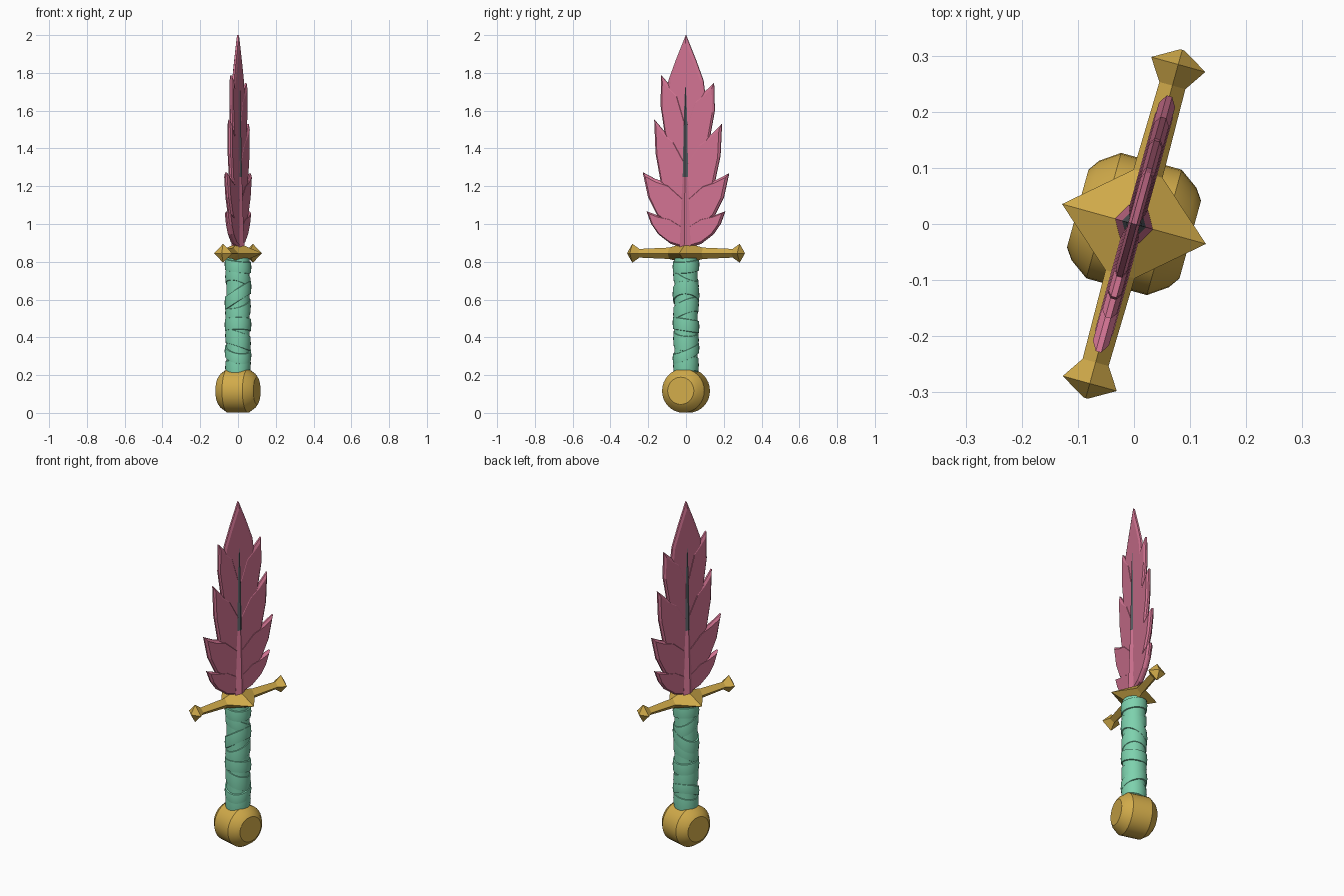
import bpy, bmesh, math
from mathutils import Matrix, Vector

cube = bpy.data.objects.get("Cube")
if cube:
    bpy.data.objects.remove(cube, do_unlink=True)

# The dagger is built with its width along y, then turned about z
TURN = Matrix.Rotation(math.radians(-15.5), 4, 'Z')


def material(name, srgb):
    col = [((c + 0.055) / 1.055) ** 2.4 for c in srgb] + [1]
    m = bpy.data.materials.new(name)
    m.diffuse_color = col
    m.use_nodes = True
    m.node_tree.nodes["Principled BSDF"].inputs["Base Color"].default_value = col
    return m


GOLD = material("gold", (0.82, 0.67, 0.29))
TEAL = material("teal wrap", (0.49, 0.82, 0.68))
PINK = material("pink blade", (0.82, 0.45, 0.57))
GREY = material("dark grey", (0.34, 0.36, 0.38))


def finish(name, bm, mats, smooth=None):
    bmesh.ops.recalc_face_normals(bm, faces=bm.faces)
    bm.transform(TURN)
    me = bpy.data.meshes.new(name)
    bm.to_mesh(me)
    bm.free()
    ob = bpy.data.objects.new(name, me)
    bpy.context.collection.objects.link(ob)
    for m in mats:
        me.materials.append(m)
    if smooth:
        bpy.ops.object.select_all(action='DESELECT')
        ob.select_set(True)
        bpy.context.view_layer.objects.active = ob
        bpy.ops.object.shade_smooth_by_angle(angle=math.radians(smooth))
    return ob


def loft(bm, rings):
    """Skin rings of equal point count and cap both ends."""
    vs = [[bm.verts.new(p) for p in r] for r in rings]
    n = len(vs[0])
    for a, b in zip(vs, vs[1:]):
        for i in range(n):
            j = (i + 1) % n
            bm.faces.new((a[i], a[j], b[j], b[i]))
    bm.faces.new(vs[0])
    bm.faces.new(vs[-1])


# Pommel: a bevelled drum lying across the blade
bm = bmesh.new()
N = 32
loft(bm, [[(x, r * math.cos(2 * math.pi * i / N), 0.117 + r * math.sin(2 * math.pi * i / N))
           for i in range(N)]
          for x, r in [(-.104, .072), (-.09, .092), (-.056, .116),
                       (.056, .116), (.09, .092), (.104, .072)]])
finish("pommel", bm, [GOLD], 35)


# Grip: a core with tilted overlapping wraps
def wrap(name, profile, tilt=0, phase=0, n=24):
    bm = bmesh.new()
    rings = []
    for r, z in profile:
        ring = []
        for i in range(n):
            a = 2 * math.pi * i / n
            ring.append((r * math.cos(a), r * math.sin(a), z + tilt * math.cos(a - phase)))
        rings.append(ring)
    loft(bm, rings)
    return finish(name, bm, [TEAL], 40)


wrap("grip_core", [(.062, .19), (.062, .82)])
wraps = [(.21, .29, .012, 0.5), (.285, .345, .030, 2.2), (.345, .43, .022, 3.6),
         (.43, .50, .010, 5.0), (.505, .585, .030, 1.2), (.585, .66, .042, 0.2),
         (.665, .735, .035, 4.4), (.745, .81, .010, 2.8)]
for k, (z0, z1, tilt, phase) in enumerate(wraps):
    r = .068 + .003 * (k % 2)
    wrap(f"grip_wrap_{k + 1}",
         [(.056, z0), (r - .003, z0 + .004), (r, (z0 + z1) / 2), (r - .002, z1 - .004), (.056, z1)],
         tilt, phase)

# Crossguard: diamond sections along the width, with pointed end knobs
bm = bmesh.new()
half = [(0, .133, .055), (.093, .027, .030), (.256, .024, .023), (.295, .050, .050), (.322, .004, .004)]
sections = [(-y, w, h) for y, w, h in reversed(half[1:])] + half
loft(bm, [[(w, y, .845), (0, y, .845 + h), (-w, y, .845), (0, y, .845 - h)] for y, w, h in sections])
finish("crossguard", bm, [GOLD])


# Blade: overlapping leaf plates with bevelled rims
def leaf(name, outline, thick, side=1, y_scale=1, tip_lift=0):
    top = max(z for y, z in outline)
    low = min(z for y, z in outline)
    pts = [Vector((0, side * y * 1.037 * y_scale, z + tip_lift * (z - low) / (top - low)))
           for y, z in outline]
    mid = sum(pts, Vector()) / len(pts)

    def ring(x, s):
        return [mid + (p - mid) * s + Vector((x, 0, 0)) for p in pts]

    bm = bmesh.new()
    loft(bm, [ring(-thick, .86), ring(-.005, 1), ring(.005, 1), ring(thick, .86)])
    finish(name, bm, [PINK])


tiers = [
    ("lowest_leaf", .0165, 1, 0,
     [(0, .87), (.08, .895), (.145, .945), (.183, 1.0), (.208, 1.067), (.15, 1.045), (.08, 1.03), (0, .98)]),
    ("lower_leaf", .0150, 1, .005,
     [(0, .90), (.08, .98), (.15, 1.04), (.20, 1.14), (.228, 1.268), (.165, 1.235), (.09, 1.21), (0, 1.13)]),
    ("middle_leaf", .0135, .88, .022,
     [(0, 1.03), (.09, 1.13), (.15, 1.21), (.182, 1.36), (.19, 1.53), (.135, 1.475), (.07, 1.43), (0, 1.32)]),
    ("upper_leaf", .0120, .88, .04,
     [(0, 1.22), (.08, 1.36), (.125, 1.45), (.152, 1.6), (.148, 1.746), (.10, 1.70), (.05, 1.66), (0, 1.52)]),
]
for name, thick, y_scale, lift, outline in tiers:
    leaf("left_" + name, outline, thick)
    leaf("right_" + name, outline, thick, -1, y_scale, lift)

edge = [(.07, 1.55), (.102, 1.68), (.092, 1.76), (.052, 1.87)]
leaf("tip_leaf", [(0, 1.38)] + edge + [(0, 2.0)] + [(-y, z) for y, z in reversed(edge)], .0105)

# Central rib: a tapering six-sided spike, grey on its upper part
bm = bmesh.new()
loft(bm, [[(r * math.cos(i * math.pi / 3), r * math.sin(i * math.pi / 3), z) for i in range(6)]
          for z, r in [(.86, .036), (1.0, .030), (1.25, .022), (1.6, .015), (1.72, .012), (1.765, .003)]])
for f in bm.faces:
    f.material_index = int(f.calc_center_median().z > 1.25)
finish("blade_rib", bm, [PINK, GREY])
